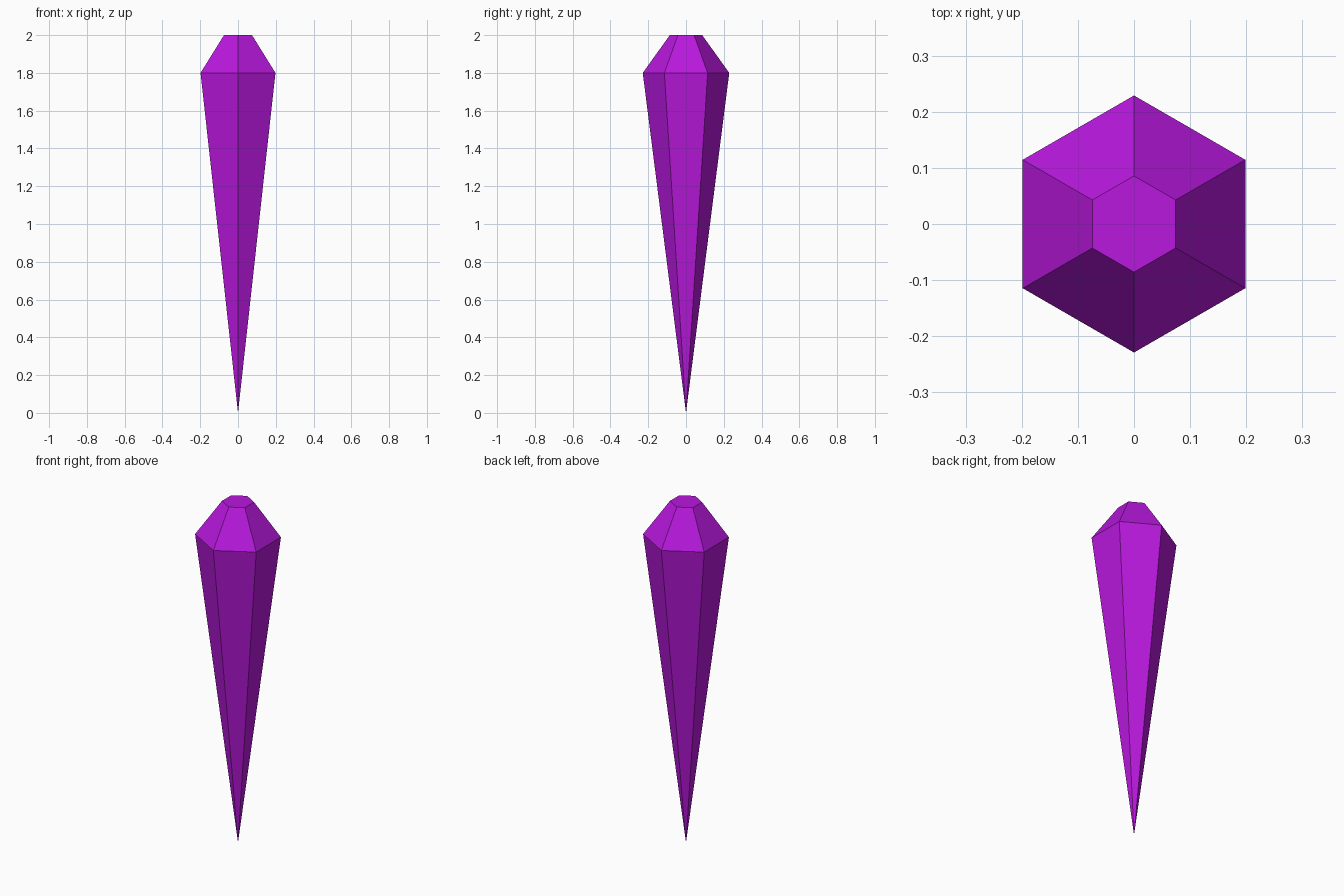
import bpy, bmesh
from math import sin, cos, pi

if "Cube" in bpy.data.objects:
    bpy.data.objects.remove(bpy.data.objects["Cube"])

SIDES = 6
RINGS = [(0.229, 1.8), (0.0857, 2.0)]  # girdle and flat top: (radius, height)

bm = bmesh.new()

# Hexagonal rings with corners on the y axis
rings = [[bm.verts.new((r * sin(2 * pi * i / SIDES), r * cos(2 * pi * i / SIDES), z))
          for i in range(SIDES)] for r, z in RINGS]
girdle, top = rings
tip = bm.verts.new((0, 0, 0))

# Long tapering facets, bevelled crown facets and flat top
for i in range(SIDES):
    j = (i + 1) % SIDES
    bm.faces.new((tip, girdle[i], girdle[j]))
    bm.faces.new((girdle[i], top[i], top[j], girdle[j]))
bm.faces.new(top)
bmesh.ops.recalc_face_normals(bm, faces=bm.faces)

mesh = bpy.data.meshes.new("crystal_shard")
bm.to_mesh(mesh)
bm.free()

# Purple crystal
mat = bpy.data.materials.new("purple_crystal")
mat.diffuse_color = (0.48, 0.009, 0.72, 1)
mat.use_nodes = True
mat.node_tree.nodes["Principled BSDF"].inputs["Base Color"].default_value = mat.diffuse_color
mesh.materials.append(mat)
shard = bpy.data.objects.new("crystal_shard", mesh)
bpy.context.collection.objects.link(shard)
